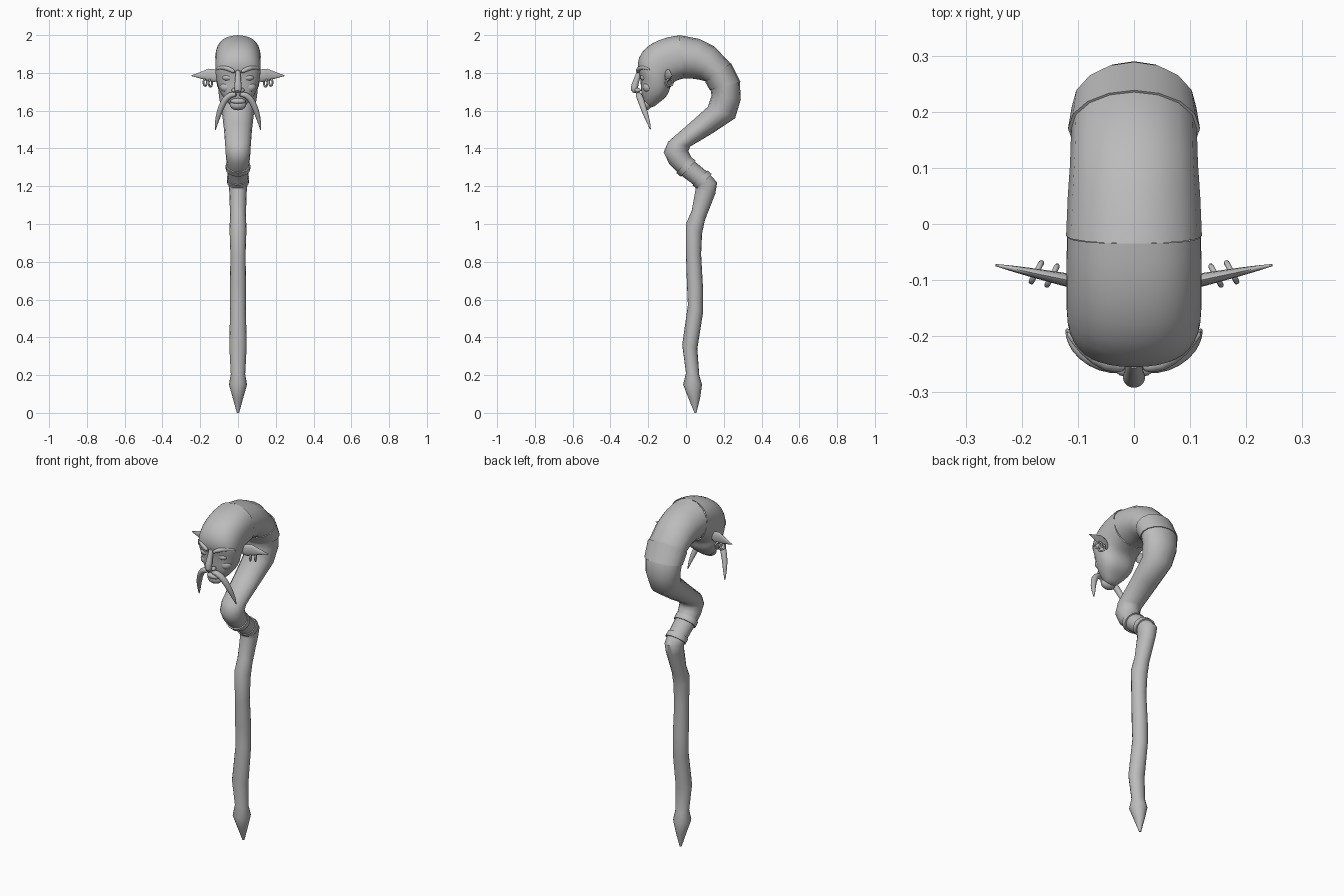
import bpy, bmesh, math
from mathutils import Vector

if "Cube" in bpy.data.objects:
    bpy.data.objects.remove(bpy.data.objects["Cube"])

COL = (0.5, 0.5, 0.5, 1)
mat = bpy.data.materials.new("plain grey")
mat.use_nodes = True
mat.diffuse_color = COL
mat.node_tree.nodes["Principled BSDF"].inputs["Base Color"].default_value = COL


def finish(name, bm, angle=50, subsurf=0):
    bmesh.ops.recalc_face_normals(bm, faces=bm.faces[:])
    me = bpy.data.meshes.new(name)
    bm.to_mesh(me)
    bm.free()
    ob = bpy.data.objects.new(name, me)
    bpy.context.collection.objects.link(ob)
    me.materials.append(mat)
    if subsurf:
        ob.modifiers.new("smooth", "SUBSURF").levels = subsurf
        ob.modifiers["smooth"].render_levels = subsurf
    bpy.ops.object.select_all(action="DESELECT")
    ob.select_set(True)
    bpy.context.view_layer.objects.active = ob
    bpy.ops.object.shade_smooth_by_angle(angle=math.radians(angle))
    return ob


def loft(name, rings, n=12, power=2.0, caps=(True, True), **kw):
    """Each ring is a centre and two half axes."""
    bm = bmesh.new()
    loops = []
    for c, u, v in rings:
        loop = []
        for k in range(n):
            a = 2 * math.pi * k / n
            ca, sa = math.cos(a), math.sin(a)
            p = Vector(c) + Vector(u) * math.copysign(abs(ca) ** (2 / power), ca) \
                + Vector(v) * math.copysign(abs(sa) ** (2 / power), sa)
            loop.append(bm.verts.new(p))
        loops.append(loop)
    for a, b in zip(loops, loops[1:]):
        for k in range(n):
            bm.faces.new((a[k], a[(k + 1) % n], b[(k + 1) % n], b[k]))
    if caps[0]:
        bm.faces.new(loops[0])
    if caps[1]:
        bm.faces.new(loops[-1])
    return finish(name, bm, **kw)


def sections(rows, grow=1.0):
    """Rows give the outer and inner side point and the half width."""
    out = []
    for oy, oz, iy, iz, w in rows:
        o, i = Vector((0, oy, oz)), Vector((0, iy, iz))
        out.append(((o + i) / 2, (o - i) / 2 * grow, (w * grow, 0, 0)))
    return out


def horn(name, pts, n=10, flat=1.0):
    """Tapering tube through points with a radius each."""
    rings = []
    for k, p in enumerate(pts):
        a, b = pts[max(k - 1, 0)], pts[min(k + 1, len(pts) - 1)]
        t = (Vector(b[:3]) - Vector(a[:3])).normalized()
        u = t.cross(Vector((0, 1, 0))).normalized()
        rings.append((p[:3], u * p[3], t.cross(u) * p[3] * flat))
    return loft(name, rings, n, subsurf=1)


def ball(name, loc, size):
    bm = bmesh.new()
    bmesh.ops.create_uvsphere(bm, u_segments=16, v_segments=10, radius=1)
    bmesh.ops.scale(bm, vec=size, verts=bm.verts)
    bmesh.ops.translate(bm, vec=loc, verts=bm.verts)
    return finish(name, bm)


# Gnarled shaft, from the pointed foot up into the hook
lower = [
    (.055, 0, .045, 0, .006), (.075, .08, .012, .08, .028), (.085, .15, -.015, .15, .048),
    (.07, .2, 0, .21, .038), (.06, .34, -.02, .36, .046), (.09, .53, .01, .57, .042),
    (.09, .66, .005, .68, .043), (.08, .84, 0, .83, .04), (.085, .95, 0, 1.0, .045),
    (.1, 1.02, .03, 1.07, .042), (.155, 1.16, .05, 1.18, .046), (.165, 1.22, .052, 1.195, .05),
    (.12, 1.27, .05, 1.2, .053), (.035, 1.34, -.035, 1.265, .058),
    (.02, 1.37, -.09, 1.32, .063), (.012, 1.385, -.118, 1.38, .066),
    (.022, 1.41, -.095, 1.435, .068)]
hook = [
    (.14, 1.48, .02, 1.535, .075), (.26, 1.56, .115, 1.62, .085), (.29, 1.66, .135, 1.68, .1),
    (.285, 1.75, .13, 1.71, .106), (.235, 1.85, .105, 1.755, .112),
    (.15, 1.94, .065, 1.765, .114), (.07, 1.98, .03, 1.77, .118), (-.035, 2, -.008, 1.77, .121)]
loft("shaft", sections(lower + hook), 16, caps=(True, False))

# Raised bands around the shaft
loft("hook_band", sections(hook[3:5], 1.05), 16)
for name, row in (("lower_band", lower[12]), ("upper_band", lower[13])):
    c, u, v = sections([row], 1.12)[0]
    step = Vector((0, -.012, .01))
    loft(name, [(c - step, u, v), (c + step, u, v)], 16)

# Head, growing out of the hook and turning down to the chin
head = [
    hook[-1], (-.1, 1.992, -.03, 1.765, .122), (-.185, 1.96, -.055, 1.755, .122),
    (-.24, 1.91, -.07, 1.745, .122), (-.262, 1.85, -.08, 1.73, .12),
    (-.25, 1.805, -.085, 1.715, .115), (-.24, 1.76, -.09, 1.695, .107),
    (-.24, 1.7, -.105, 1.67, .09), (-.226, 1.65, -.14, 1.645, .06),
    (-.208, 1.612, -.17, 1.618, .025)]
loft("head", sections(head), 20, power=2.35, caps=(False, True), subsurf=1)

# Nose, lip and chin
horn("nose", [(0, -.245, 1.82, .014), (0, -.255, 1.78, .015), (0, -.272, 1.735, .02),
              (0, -.275, 1.71, .023), (0, -.26, 1.695, .012)])
ball("lower_lip", (0, -.228, 1.65), (.04, .02, .016))
ball("chin", (0, -.213, 1.632), (.044, .03, .03))

# Paired parts of the face
for side, s in (("left", 1), ("right", -1)):
    horn(side + "_brow", [(s * .012, -.256, 1.8, .009), (s * .05, -.254, 1.824, .014),
                          (s * .09, -.222, 1.832, .013), (s * .122, -.19, 1.815, .004)])
    ball(side + "_eye", (s * .052, -.222, 1.775), (.032, .02, .018))
    ball(side + "_cheek", (s * .06, -.2, 1.725), (.036, .03, .03))
    ball(side + "_nostril", (s * .02, -.255, 1.708), (.014, .016, .012))
    horn(side + "_moustache", [
        (s * .004, -.252, 1.685, .012), (s * .04, -.252, 1.688, .018),
        (s * .075, -.238, 1.655, .019), (s * .1, -.218, 1.59, .016),
        (s * .113, -.198, 1.54, .01), (s * .121, -.187, 1.495, .002)])

    # Flat pointed ear
    ear = [(.1, 1.785, .025, .01), (.125, 1.785, .034, .012), (.155, 1.79, .032, .01),
           (.185, 1.788, .022, .008), (.22, 1.786, .01, .005), (.247, 1.785, .002, .002)]
    loft(side + "_ear", [((s * x, -.104 + (x - .1) * .21, z), (0, 0, h), (0, t, 0))
                         for x, z, h, t in ear], 12)

    # Two rings hanging from the ear
    for num, x in enumerate((.146, .174)):
        bpy.ops.mesh.primitive_torus_add(
            major_segments=20, minor_segments=8, major_radius=.019, minor_radius=.005,
            location=(s * x, -.092 + num * .006, 1.746 + num * .004),
            rotation=(0, math.pi / 2, s * -math.radians(-28)))
        ring = bpy.context.object
        ring.name = f"{side}_earring_{num + 1}"
        ring.data.materials.append(mat)
        bpy.ops.object.shade_smooth()
